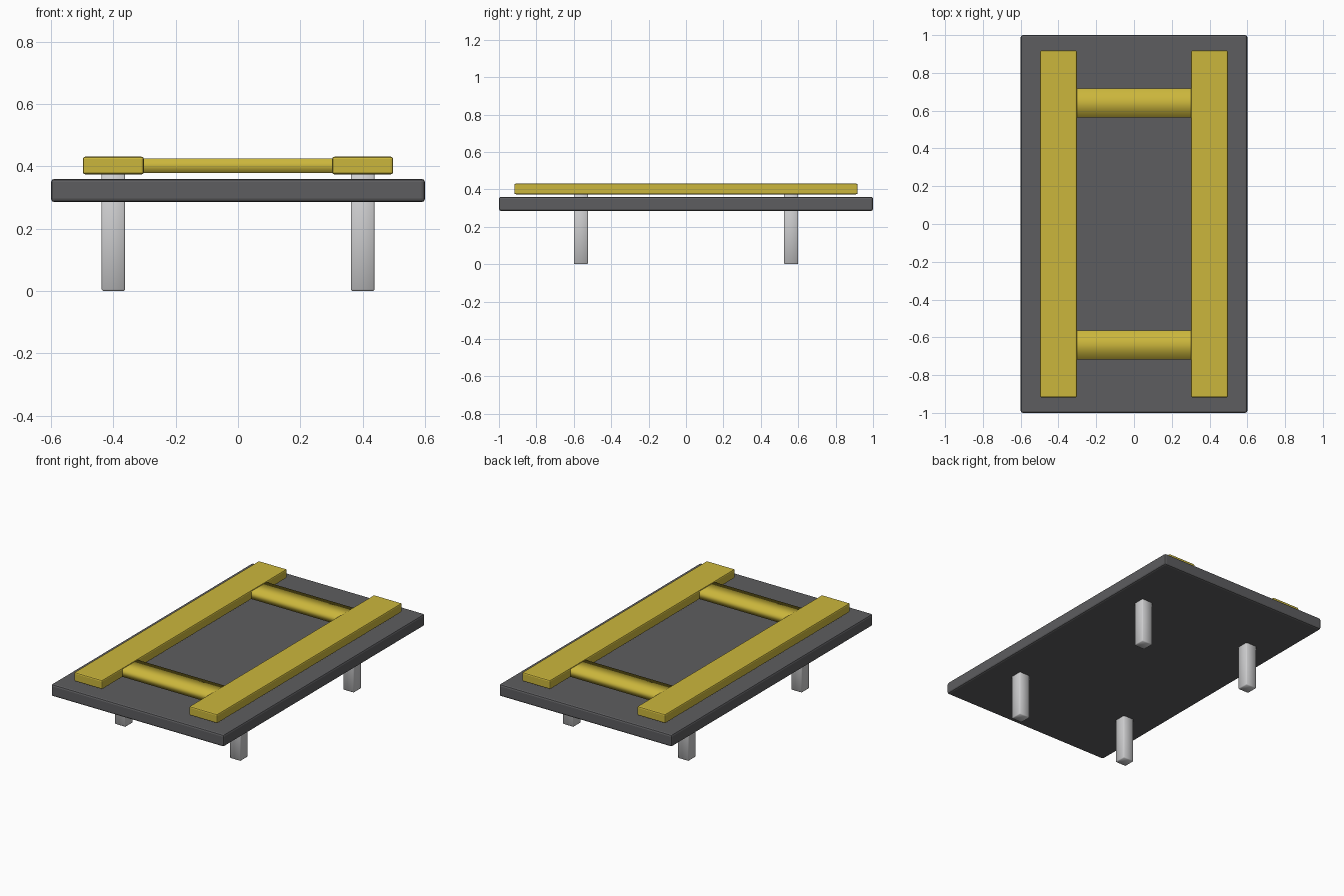
import bpy
import bmesh

if "Cube" in bpy.data.objects:
    bpy.data.objects.remove(bpy.data.objects["Cube"])


def material(name, color):
    m = bpy.data.materials.new(name)
    m.diffuse_color = (*color, 1)
    m.use_nodes = True
    m.node_tree.nodes["Principled BSDF"].inputs["Base Color"].default_value = m.diffuse_color
    return m


dark = material("dark grey", (0.11, 0.11, 0.115))
yellow = material("mustard yellow", (0.60, 0.47, 0.045))
grey = material("light grey", (0.62, 0.62, 0.63))


def box(name, lo, hi, mat, bevel=0.0, segments=1):
    """Axis-aligned box between two corners, with optionally rounded edges."""
    bm = bmesh.new()
    bmesh.ops.create_cube(bm, size=1)
    for v in bm.verts:
        v.co = [(a + b) / 2 + c * (b - a) for a, b, c in zip(lo, hi, v.co)]
    if bevel:
        bmesh.ops.bevel(bm, geom=bm.edges[:], offset=bevel, segments=segments,
                        profile=0.5, affect='EDGES')
    me = bpy.data.meshes.new(name)
    bm.to_mesh(me)
    bm.free()
    me.materials.append(mat)
    ob = bpy.data.objects.new(name, me)
    bpy.context.collection.objects.link(ob)
    return ob


# Table top slab
box("table_top", (-0.6, -1, 0.285), (0.6, 1, 0.36), dark, 0.011, 2)

# Side planks
for side, x in (("left", -0.4), ("right", 0.4)):
    box(side + "_plank", (x - 0.098, -0.918, 0.374), (x + 0.098, 0.918, 0.431),
        yellow, 0.008, 2)

# Cross bars, softly shaded around their length with flat ends
for end, y in (("front", -0.64), ("back", 0.64)):
    bar = box(end + "_cross_bar", (-0.305, y - 0.077, 0.378),
              (0.305, y + 0.077, 0.425), yellow)
    for p in bar.data.polygons:
        p.use_smooth = abs(p.normal.x) < 0.5

# Legs, running through the slab up to the planks
for end, y in (("front", -0.562), ("back", 0.562)):
    for side, x in (("left", -0.4), ("right", 0.4)):
        leg = box(f"{end}_{side}_leg", (x - 0.038, y - 0.038, 0),
                  (x + 0.038, y + 0.038, 0.385), grey, 0.005)
        for p in leg.data.polygons:
            p.use_smooth = True
